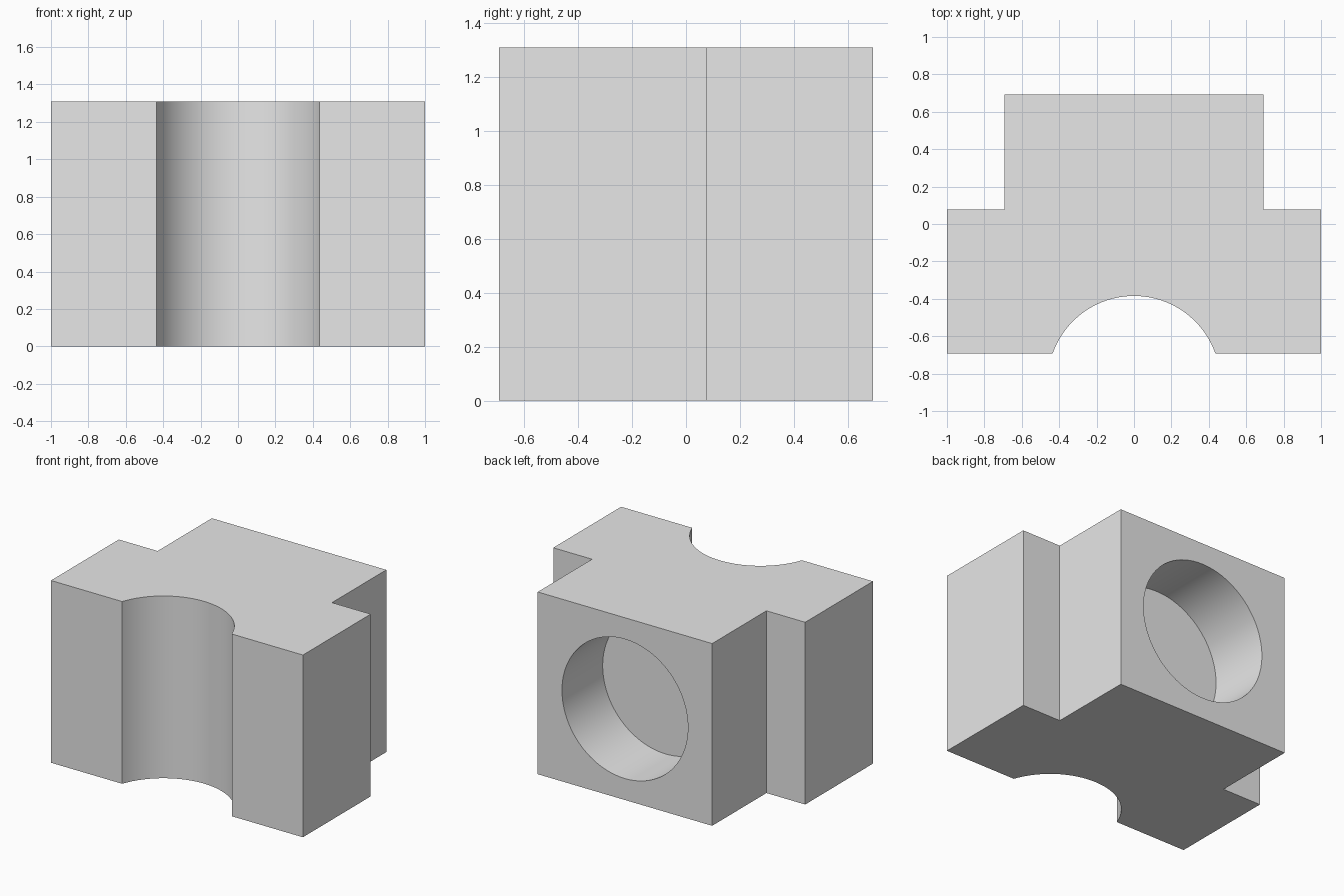
import bpy
import bmesh
import math

if "Cube" in bpy.data.objects:
    bpy.data.objects.remove(bpy.data.objects["Cube"], do_unlink=True)

U = 1 / 13                  # design module: the block is 26 x 18 x 17 modules
HEIGHT = 17 * U

grey = bpy.data.materials.new("light_grey")
grey.use_nodes = True
grey.diffuse_color = (0.8, 0.8, 0.8, 1)
grey.node_tree.nodes["Principled BSDF"].inputs["Base Color"].default_value = (0.8, 0.8, 0.8, 1)


def extruded(name, outline):
    """Solid prism standing on z = 0 from an outline in modules."""
    bm = bmesh.new()
    face = bm.faces.new([bm.verts.new((x * U, y * U, 0)) for x, y in outline])
    top = bmesh.ops.extrude_face_region(bm, geom=[face])["geom"]
    verts = [v for v in top if isinstance(v, bmesh.types.BMVert)]
    bmesh.ops.translate(bm, verts=verts, vec=(0, 0, HEIGHT))
    bmesh.ops.recalc_face_normals(bm, faces=bm.faces)
    mesh = bpy.data.meshes.new(name)
    bm.to_mesh(mesh)
    bm.free()
    mesh.materials.append(grey)
    obj = bpy.data.objects.new(name, mesh)
    bpy.context.collection.objects.link(obj)
    return obj


# T-shaped plan with a circular scallop in the front edge
R, CY, STEPS = 6, -11, 40
start = math.asin((-9 - CY) / R)
scallop = []
for i in range(STEPS + 1):
    a = math.pi - start - (math.pi - 2 * start) * i / STEPS
    scallop.append((R * math.cos(a), CY + R * math.sin(a)))
outline = [(-13, -9)] + scallop + [(13, -9), (13, 1), (9, 1), (9, 9), (-9, 9), (-9, 1), (-13, 1)]
block = extruded("stepped_block", outline)

# Blind round bore in the back face, cut 6 modules deep
bpy.ops.mesh.primitive_cylinder_add(vertices=96, radius=6.5 * U, depth=12 * U,
                                    location=(0, 9 * U, HEIGHT / 2),
                                    rotation=(math.pi / 2, 0, 0))
cutter = bpy.context.object
cutter.name = "bore_cutter"
cutter.data.materials.append(grey)
cut = block.modifiers.new("bore", "BOOLEAN")
cut.operation = "DIFFERENCE"
cut.solver = "EXACT"
cut.object = cutter

# Apply the cut, then shade the curved walls smoothly
bpy.ops.object.select_all(action="DESELECT")
block.select_set(True)
bpy.context.view_layer.objects.active = block
bpy.ops.object.modifier_apply(modifier=cut.name)
bpy.data.objects.remove(cutter, do_unlink=True)
bpy.ops.object.shade_smooth_by_angle(angle=math.radians(30))
